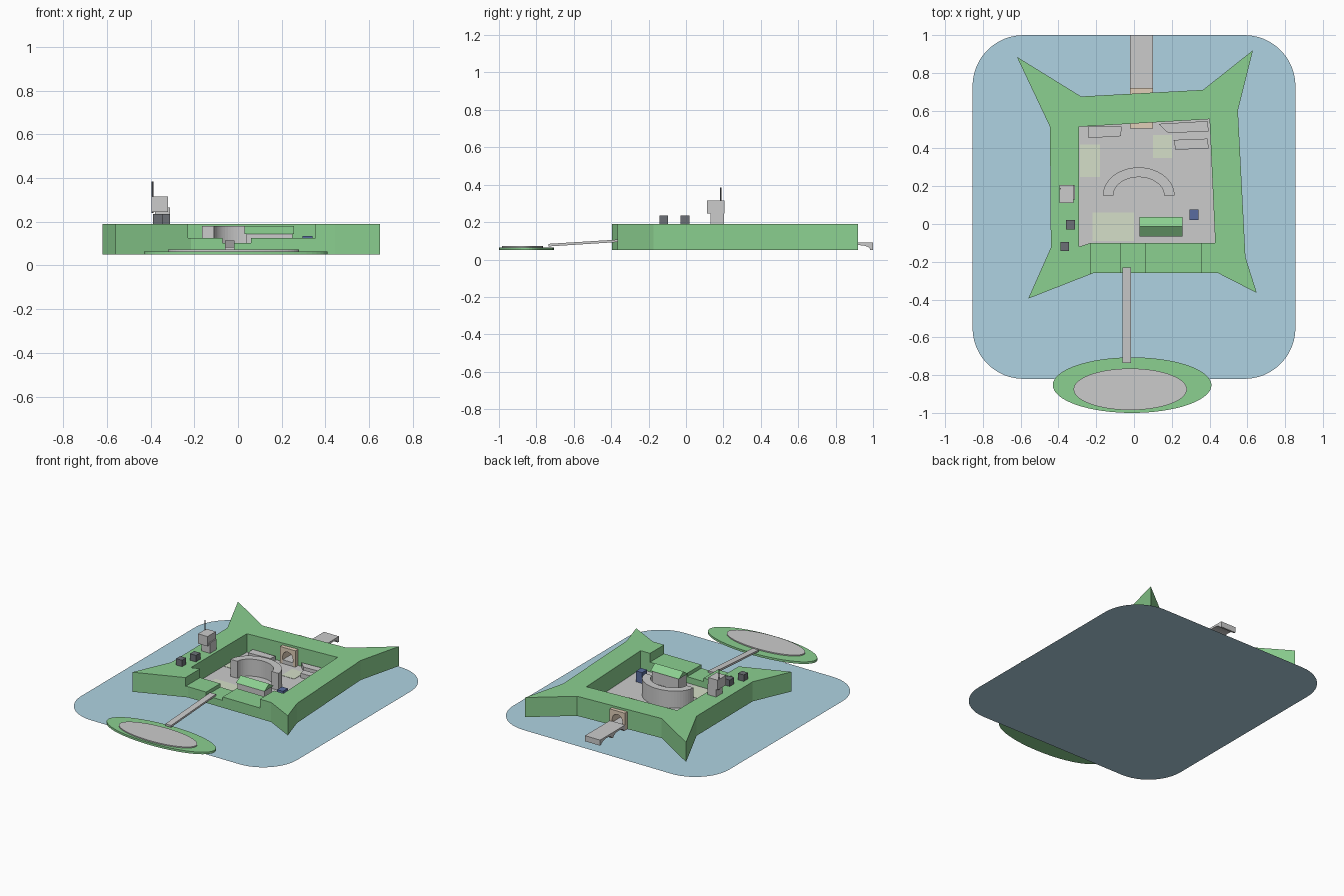
import bpy, bmesh, math
from mathutils import Vector

if "Cube" in bpy.data.objects:
    bpy.data.objects.remove(bpy.data.objects["Cube"])

def mat(name, r, g, b):
    m = bpy.data.materials.new(name)
    m.diffuse_color = (r, g, b, 1)
    m.use_nodes = True
    m.node_tree.nodes["Principled BSDF"].inputs["Base Color"].default_value = m.diffuse_color
    return m

GREEN = mat("grass", .26, .63, .28)
WATER = mat("water", .43, .65, .76)
DARK = mat("dark_grey", .15, .16, .18)
BLUE = mat("blue", .1, .15, .35)
SAND = mat("sandstone", .75, .62, .48)
LAWN = mat("pale_lawn", .66, .74, .58)

def prism(name, pts, lo, hi, axis='z', m=None):
    """Extrude a 2D outline between lo and hi along an axis (flat if lo == hi)."""
    place = {'z': lambda a, b, h: (a, b, h), 'y': lambda a, b, h: (a, h, b),
             'x': lambda a, b, h: (h, a, b)}[axis]
    bm = bmesh.new()
    face = bm.faces.new([bm.verts.new(place(a, b, lo)) for a, b in pts])
    if hi != lo:
        ext = bmesh.ops.extrude_face_region(bm, geom=[face])
        d = Vector(place(0, 0, hi - lo))
        bmesh.ops.translate(bm, vec=d, verts=[v for v in ext['geom'] if isinstance(v, bmesh.types.BMVert)])
        bmesh.ops.recalc_face_normals(bm, faces=bm.faces)
    me = bpy.data.meshes.new(name)
    bm.to_mesh(me)
    bm.free()
    ob = bpy.data.objects.new(name, me)
    bpy.context.collection.objects.link(ob)
    if m:
        me.materials.append(m)
    return ob

def box(name, x0, x1, y0, y1, z0, z1, m=None):
    return prism(name, [(x0, y0), (x1, y0), (x1, y1), (x0, y1)], z0, z1, 'z', m)

def arc(cx, cy, rx, ry, a0, a1, n):
    return [(cx + rx * math.cos(math.radians(a0 + (a1 - a0) * i / n)),
             cy + ry * math.sin(math.radians(a0 + (a1 - a0) * i / n))) for i in range(n + 1)]

def cut(ob, cutter):
    mod = ob.modifiers.new("cut", 'BOOLEAN')
    mod.operation, mod.solver, mod.object = 'DIFFERENCE', 'EXACT', cutter
    bpy.context.view_layer.objects.active = ob
    bpy.ops.object.modifier_apply(modifier=mod.name)
    bpy.data.objects.remove(cutter)

# Water sheet with rounded corners
r = .27
pts = []
for cx, cy, a in ((.855 - r, 1 - r, 0), (-.855 + r, 1 - r, 90), (-.855 + r, -.82 + r, 180), (.855 - r, -.82 + r, 270)):
    pts += arc(cx, cy, r, r, a, a + 90, 12)
prism("water", pts, 0, 0, 'z', WATER)

# Star-shaped rampart, hollowed by the courtyard and lowered at the front
wall = prism("rampart", [(-.62, .885), (-.28, .675), (.365, .71), (.63, .92), (.55, .6), (.59, -.175),
                         (.65, -.365), (.445, -.26), (-.215, -.26), (-.56, -.395), (-.44, -.125),
                         (-.445, .515)], .05, .19, 'z', GREEN)
yard = [(-.29, .515), (.40, .555), (.43, -.1), (-.23, -.1), (-.29, -.12)]
cut(wall, prism("yard_cutter", yard, 0, .3))
cut(wall, box("low_cutter", -.23, .355, -.4, -.05, .127, .3))
cut(wall, box("gap_cutter", -.07, .06, -.4, -.05, .102, .3))
cut(wall, box("gate_cutter", -.02, .1, .4, .85, 0, .175))
prism("courtyard_floor", yard, .05, .058)

# Pale lawns in the courtyard
for i, (x0, x1, y0, y1) in enumerate(((-.285, -.18, .25, .42), (.1, .2, .35, .47), (-.22, 0, -.09, .06))):
    box(f"lawn_{i}", x0, x1, y0, y1, .058, .06, LAWN)

# Arched gatehouse passing through the back wall
prism("gate", [(-.02, .05), (-.02, .175), (.1, .175), (.1, .05), (.08, .05)]
      + arc(.04, .11, .04, .04, 0, 180, 12) + [(0, .05)], .505, .72, 'y', SAND)
box("gate_road", 0, .08, .505, .72, .05, .085)

# Back bridge carried on arches
under = [(1, .09), (1, .05)]
for c in (.925, .79):
    under += arc(c, .052, .06, .025, 0, 180, 10)
prism("back_bridge", under + [(.715, .05), (.715, .09)], -.02, .1, 'x')

# Sloping front footbridge
prism("front_bridge", [(-.735, .07), (-.23, .102), (-.23, .115), (-.735, .084)], -.06, -.015, 'x')

# Oval island with paved centre
prism("island_bank", arc(-.01, -.853, .42, .147, 0, 360, 64)[:-1], .05, .065, 'z', GREEN)
prism("island_paving", arc(-.02, -.875, .3, .11, 0, 360, 64)[:-1], .06, .073)

# Semicircular wall
prism("curved_wall", arc(.025, .15, .19, .15, 0, 180, 28) + arc(.025, .15, .135, .098, 180, 0, 28), .055, .18)

# Long low buildings at the back of the yard
prism("low_building_left", [(-.245, .515), (-.24, .455), (-.07, .465), (-.065, .515)], .055, .09)
prism("low_building_back", [(.13, .53), (.18, .482), (.395, .49), (.39, .545)], .055, .09)
prism("low_building_right", [(.21, .445), (.22, .393), (.395, .4), (.39, .452)], .055, .09)

# House with a gabled roof
box("house_walls", .04, .25, -.06, .03, .055, .146)
prism("house_roof", [(-.066, .145), (.037, .145), (-.014, .18)], .03, .256, 'x', GREEN)
box("blue_hut", .295, .342, .02, .076, .055, .135, BLUE)

# Lookout and boxes on the left rampart
box("lookout_base", -.38, -.312, .13, .203, .19, .265)
box("lookout_cabin", -.395, -.32, .112, .206, .245, .315)
prism("lookout_mast", arc(-.391, .186, .004, .004, 0, 360, 8)[:-1], .24, .385, 'z', DARK)
box("dark_box_back", -.36, -.312, -.03, .02, .19, .236, DARK)
box("dark_box_front", -.39, -.344, -.142, -.096, .19, .236, DARK)
